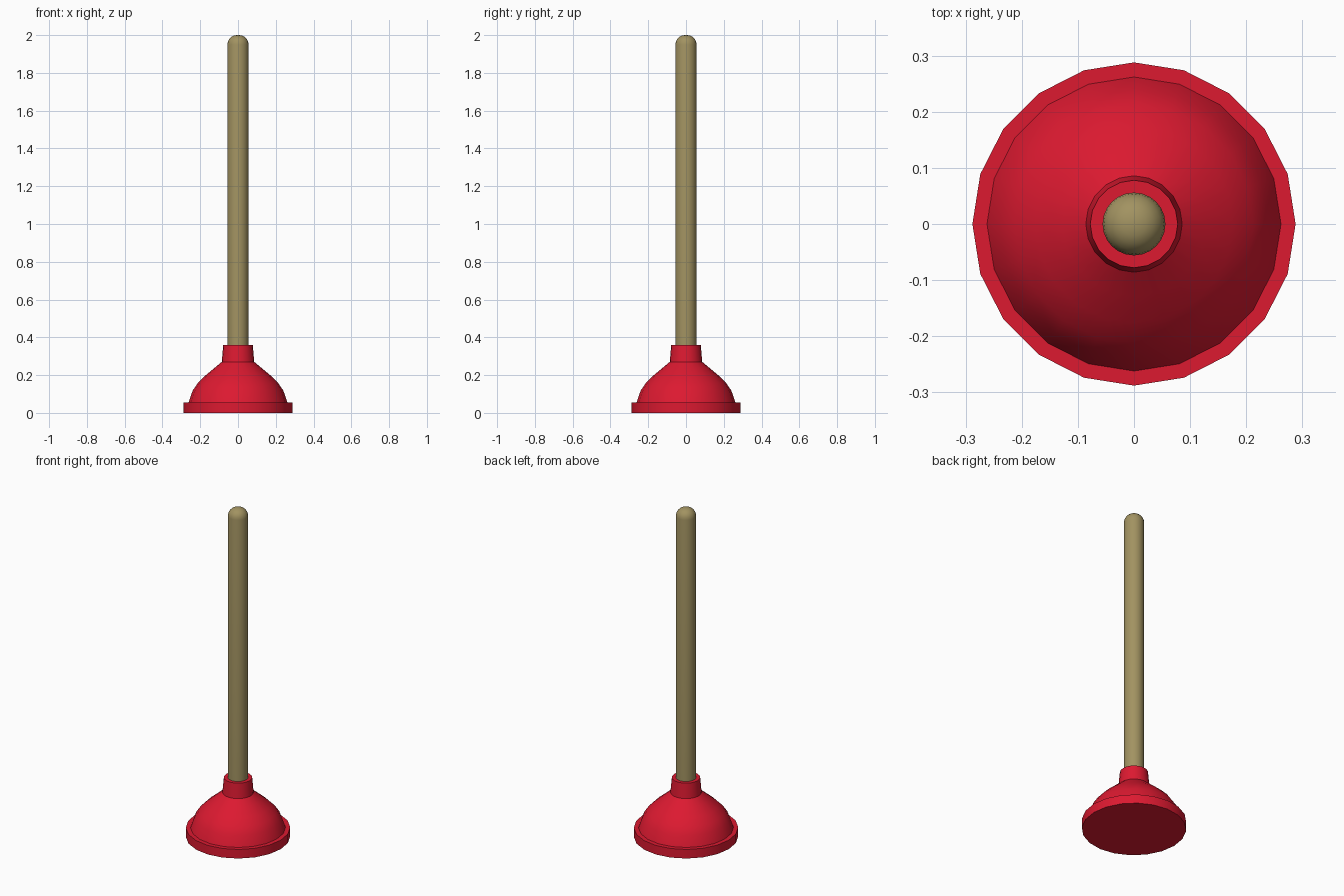
import bpy, bmesh, math

if "Cube" in bpy.data.objects:
    bpy.data.objects.remove(bpy.data.objects["Cube"])


def material(name, color):
    m = bpy.data.materials.new(name)
    m.diffuse_color = color
    m.use_nodes = True
    m.node_tree.nodes["Principled BSDF"].inputs["Base Color"].default_value = m.diffuse_color
    return m


def lathe(name, profile, sides, mat):
    """Revolve (radius, z) points around z and cap both ends."""
    bm = bmesh.new()
    rings = []
    for r, z in profile:
        rings.append([bm.verts.new((r * math.cos(2 * math.pi * i / sides),
                                    r * math.sin(2 * math.pi * i / sides), z))
                      for i in range(sides)])
    for a, b in zip(rings, rings[1:]):
        for i in range(sides):
            j = (i + 1) % sides
            bm.faces.new((a[i], a[j], b[j], b[i]))
    bm.faces.new(rings[0][::-1])
    bm.faces.new(rings[-1])
    me = bpy.data.meshes.new(name)
    bm.to_mesh(me)
    bm.free()
    ob = bpy.data.objects.new(name, me)
    bpy.context.collection.objects.link(ob)
    me.materials.append(mat)
    bpy.ops.object.select_all(action='DESELECT')
    ob.select_set(True)
    bpy.context.view_layer.objects.active = ob
    bpy.ops.object.shade_smooth_by_angle(angle=math.radians(40))
    return ob


red = material("red_rubber", (0.72, 0.01, 0.03, 1))
wood = material("wood", (0.36, 0.29, 0.12, 1))

# Rubber cup: flat rim, bell-shaped dome and collar
lathe("rubber_cup", [
    (0.288, 0.0), (0.288, 0.055), (0.262, 0.055), (0.24, 0.118),
    (0.213, 0.158), (0.176, 0.195), (0.128, 0.235), (0.086, 0.27),
    (0.078, 0.36)], 20, red)

# Handle: straight rod with a rounded tip
R, top, dome = 0.056, 2.0, 0.05
tip = [(0.006 + (R - 0.006) * math.cos(t), top - dome + dome * math.sin(t))
       for t in [math.radians(a) for a in (0, 18, 36, 54, 72, 90)]]
lathe("handle", [(R, 0.3)] + tip, 24, wood)
